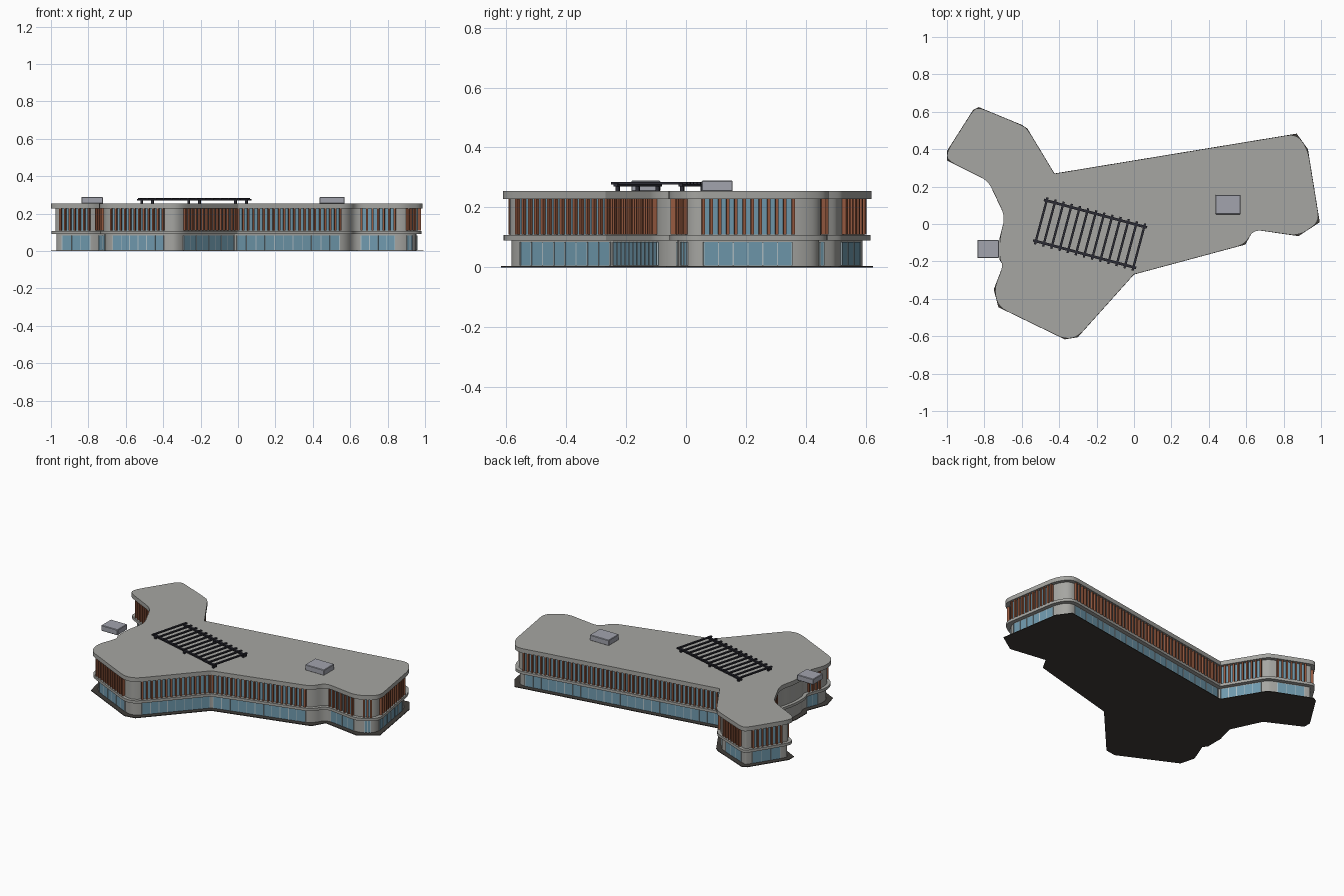
import bpy, bmesh, math
from mathutils import Vector, Matrix

if "Cube" in bpy.data.objects:
    bpy.data.objects.remove(bpy.data.objects["Cube"])

def mat(name, col):
    m = bpy.data.materials.new(name)
    m.diffuse_color = (*col, 1)
    m.use_nodes = True
    m.node_tree.nodes["Principled BSDF"].inputs["Base Color"].default_value = m.diffuse_color
    return m

GLASS = mat("glass", (0.16, 0.32, 0.42))
BRICK = mat("terracotta", (0.30, 0.10, 0.05))
FRAME = mat("pale_frame", (0.42, 0.52, 0.56))
DARK = mat("dark_base", (0.05, 0.045, 0.04))
STEEL = mat("dark_steel", (0.025, 0.025, 0.035))
UNIT = mat("plant_grey", (0.36, 0.37, 0.42))
CONC = mat("concrete", (0.38, 0.38, 0.36))

# footprint, listed clockwise then reversed
PLAN = [(-.86, .61), (-.83, .625), (-.60, .53), (-.57, .51), (-.425, .27), (.87, .483), (.93, .40),
        (.993, .01), (.88, -.065), (.64, -.03), (.595, -.11), (0, -.27), (-.30, -.605), (-.37, -.617),
        (-.725, -.445), (-.75, -.35), (-.70, -.22), (-.72, -.19), (-.72, -.08), (-.69, .04),
        (-.78, .23), (-1, .34), (-1, .39)]
PLAN = [Vector(p) for p in reversed(PLAN)]
N = len(PLAN)

def length(i):
    return (PLAN[(i + 1) % N] - PLAN[i]).length

def is_sharp(i):
    return min(length(i - 1), length(i)) > 0.27

def inset(d):
    out = []
    for i in range(N):
        a = (PLAN[i] - PLAN[i - 1]).normalized()
        b = (PLAN[(i + 1) % N] - PLAN[i]).normalized()
        na, nb = Vector((-a.y, a.x)), Vector((-b.y, b.x))
        out.append(PLAN[i] + (na + nb) * d / (1 + na.dot(nb)))
    return out

def rounded(pts, r=0.05, seg=5):
    out = []
    for i, p in enumerate(pts):
        if is_sharp(i):
            out.append(p)
            continue
        a, b = pts[i - 1] - p, pts[(i + 1) % N] - p
        a = p + a.normalized() * min(r, a.length * 0.45)
        b = p + b.normalized() * min(r, b.length * 0.45)
        for k in range(seg + 1):
            t = k / seg
            out.append(a * (1 - t) ** 2 + p * 2 * t * (1 - t) + b * t * t)
    return out

def finish(name, bm, material, smooth=False):
    bmesh.ops.recalc_face_normals(bm, faces=bm.faces)
    me = bpy.data.meshes.new(name)
    bm.to_mesh(me)
    bm.free()
    me.materials.append(material)
    ob = bpy.data.objects.new(name, me)
    bpy.context.collection.objects.link(ob)
    if smooth:
        bpy.ops.object.select_all(action='DESELECT')
        ob.select_set(True)
        bpy.context.view_layer.objects.active = ob
        bpy.ops.object.shade_smooth_by_angle(angle=math.radians(30))
    return ob

def prism(name, pts, z0, z1, material, smooth=True):
    bm = bmesh.new()
    f = bm.faces.new([bm.verts.new((p.x, p.y, z0)) for p in pts])
    top = bmesh.ops.extrude_face_region(bm, geom=[f], use_keep_orig=True)
    for v in top["geom"]:
        if isinstance(v, bmesh.types.BMVert):
            v.co.z = z1
    finish(name, bm, material, smooth)

def add_box(bm, centre, size, angle=0):
    bmesh.ops.create_cube(bm, size=1, matrix=Matrix.Translation(centre) @ Matrix.Rotation(angle, 4, 'Z')
                          @ Matrix.Diagonal((*size, 1)))

def facade(d, z0, z1):
    """Yield start, direction, outward normal, run length for each glazed edge."""
    pts = inset(d)
    for i in range(N):
        if length(i) < 0.135:
            continue
        j = (i + 1) % N
        u = (pts[j] - pts[i]).normalized()
        m0 = 0.012 if is_sharp(i) else 0.035
        m1 = 0.012 if is_sharp(j) else 0.035
        yield pts[i] + u * m0, u, Vector((u.y, -u.x)), (pts[j] - pts[i]).length - m0 - m1

def glazing(name, d, z0, z1, step, width, depth, bar_mat):
    glass, bars = bmesh.new(), bmesh.new()
    zc, h = (z0 + z1) / 2, z1 - z0
    for s, u, n, run in facade(d, z0, z1):
        ang = math.atan2(u.y, u.x)
        c = s + u * run / 2
        add_box(glass, (c.x, c.y, zc), (run, 0.006, h), ang)
        k = max(2, round(run / step))
        for q in range(k + 1):
            c = s + u * (run * q / k) + n * depth / 2
            add_box(bars, (c.x, c.y, zc), (width, depth, h), ang)
    finish(name + "_glass", glass, GLASS)
    finish(name + "_bars", bars, bar_mat)

# base plate, walls, floor band and roof slab
prism("base_plate", PLAN, 0, 0.004, DARK, False)
prism("ground_wall", rounded(inset(0.030)), 0.004, 0.092, CONC)
prism("upper_wall", rounded(inset(0.024)), 0.106, 0.229, CONC)
prism("floor_band", rounded(inset(0.004)), 0.090, 0.107, CONC)
prism("roof_slab", rounded(inset(0.001)), 0.228, 0.255, CONC)

# windows: pale mullions below, terracotta fins above
glazing("ground", 0.030, 0.006, 0.084, 0.05, 0.004, 0.005, FRAME)
glazing("upper_fin", 0.024, 0.110, 0.228, 0.028, 0.010, 0.016, BRICK)

# rooftop plant boxes
for name, c, s in (("plant_box_left", (-.78, -.134, .271), (.115, .097, .036)),
                   ("plant_box_right", (.503, .104, .271), (.134, .104, .036))):
    bm = bmesh.new()
    add_box(bm, c, s)
    bmesh.ops.bevel(bm, geom=bm.edges[:], offset=0.003, segments=1, affect='EDGES')
    finish(name, bm, UNIT)

# rooftop pergola
bm = bmesh.new()
for v in (-0.112, 0.112):
    add_box(bm, (0, v, 0.274), (0.57, 0.014, 0.010))
    for u in (-0.26, 0, 0.26):
        add_box(bm, (u, v, 0.263), (0.012, 0.012, 0.018))
for k in range(13):
    add_box(bm, (-0.27 + 0.045 * k, 0, 0.280), (0.012, 0.26, 0.008))
bmesh.ops.transform(bm, verts=bm.verts, matrix=Matrix.Translation((-.235, -.053, 0))
                    @ Matrix.Rotation(math.radians(-15), 4, 'Z'))
finish("pergola", bm, STEEL)
